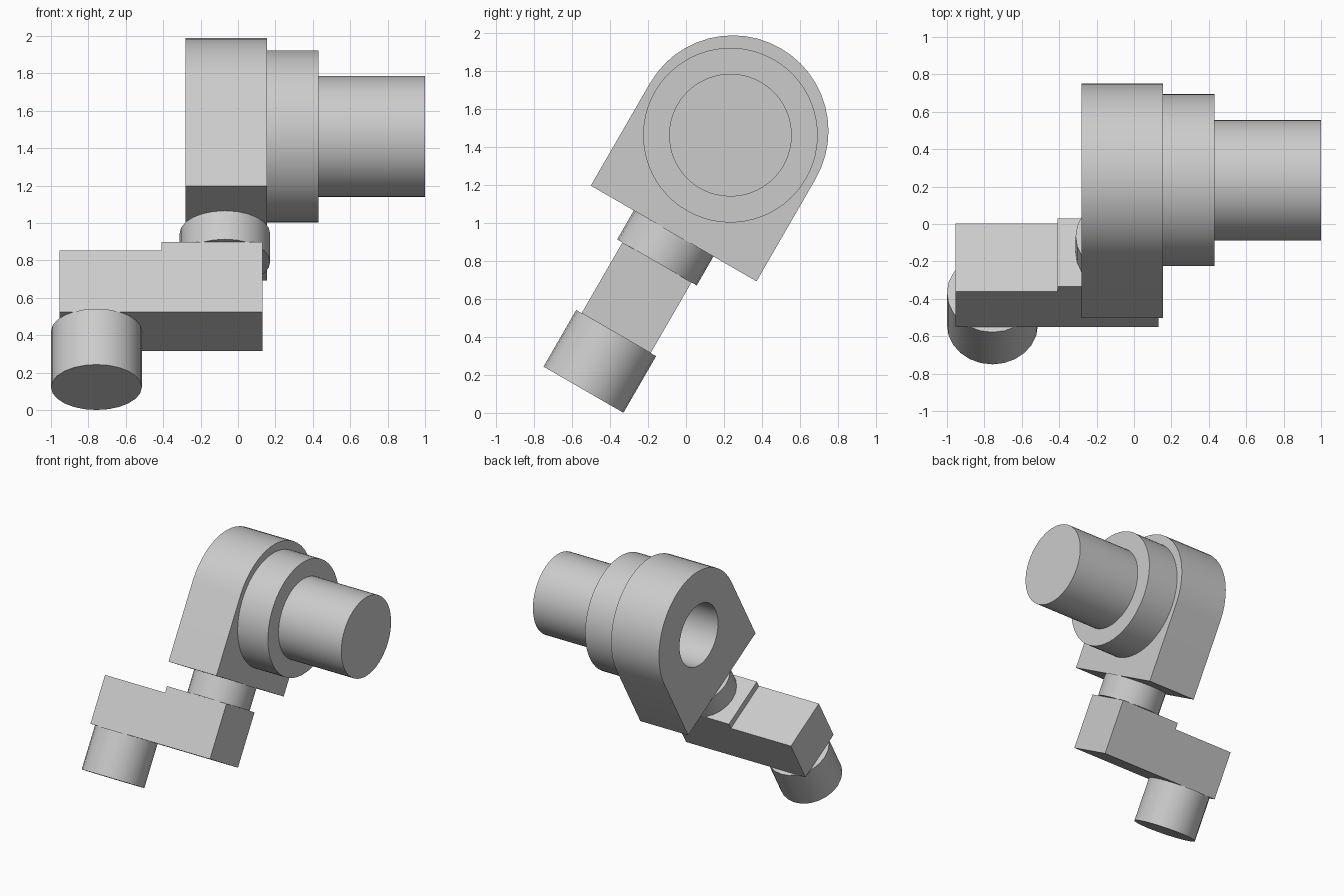
import bpy, bmesh
from math import radians, pi, sin, cos
from mathutils import Matrix

cube = bpy.data.objects.get("Cube")
if cube:
    bpy.data.objects.remove(cube, do_unlink=True)

grey = bpy.data.materials.new("plain grey")
grey.use_nodes = True
COLOUR = (0.6, 0.6, 0.6, 1)
grey.diffuse_color = COLOUR
grey.node_tree.nodes["Principled BSDF"].inputs["Base Color"].default_value = COLOUR

# The assembly leans 30 degrees; the local origin is the middle of the housing base
TILT = Matrix.Translation((0, -0.065, 0.945)) @ Matrix.Rotation(radians(-30), 4, 'X')
AXLE = 0.598          # height of the motor axis above the housing base


def finish(name, bm):
    bmesh.ops.recalc_face_normals(bm, faces=bm.faces)
    mesh = bpy.data.meshes.new(name)
    bm.to_mesh(mesh)
    bm.free()
    mesh.materials.append(grey)
    obj = bpy.data.objects.new(name, mesh)
    bpy.context.collection.objects.link(obj)
    obj.matrix_world = TILT
    return obj


def prism(name, profile, start, depth):
    """Extrude a closed outline of 3D points along one direction."""
    bm = bmesh.new()
    face = bm.faces.new([bm.verts.new(p) for p in profile])
    new = bmesh.ops.extrude_face_region(bm, geom=[face])["geom"]
    bmesh.ops.translate(bm, vec=depth, verts=[v for v in new if isinstance(v, bmesh.types.BMVert)])
    bmesh.ops.translate(bm, vec=start, verts=bm.verts)
    return finish(name, bm)


def sideways_cylinder(name, radius, x0, x1, sides=64):
    ring = [(0, radius * cos(2 * pi * i / sides), radius * sin(2 * pi * i / sides)) for i in range(sides)]
    return prism(name, ring, (x0, 0, AXLE), (x1 - x0, 0, 0))


def upright_cylinder(name, radius, x, z0, z1, sides=24):
    ring = [(radius * cos(2 * pi * i / sides), radius * sin(2 * pi * i / sides), 0) for i in range(sides)]
    return prism(name, ring, (x, 0, z0), (0, 0, z1 - z0))


# Housing: square base with a rounded top, bored through along x
R = 0.504
arc = [(0, R * cos(pi * i / 24), 0.623 + R * sin(pi * i / 24)) for i in range(25)]
housing = prism("housing", [(0, -R, 0), (0, R, 0)] + arc, (-0.28, 0, 0), (0.435, 0, 0))
cutter = sideways_cylinder("bore_cutter", 0.25, -0.4, 0.3, 48)
cutter.hide_render = True
bore = housing.modifiers.new("bore", 'BOOLEAN')
bore.operation = 'DIFFERENCE'
bore.solver = 'EXACT'
bore.object = cutter
bpy.context.view_layer.update()
bored = bpy.data.meshes.new_from_object(housing.evaluated_get(bpy.context.evaluated_depsgraph_get()))
housing.modifiers.clear()
housing.data = bored
bpy.data.objects.remove(cutter, do_unlink=True)

# Motor side
flange = sideways_cylinder("motor_flange", 0.46, 0.155, 0.43)
motor = sideways_cylinder("motor_body", 0.323, 0.43, 1.0)

# Output collar, stepped crank arm and end pin
collar = upright_cylinder("output_collar", 0.242, -0.07, -0.176, 0)
step = [(-0.955, 0, -0.606), (0.13, 0, -0.606), (0.13, 0, -0.176),
        (-0.41, 0, -0.176), (-0.41, 0, -0.227), (-0.955, 0, -0.227)]
arm = prism("crank_arm", step, (0, -0.21, 0), (0, 0.42, 0))
pin = upright_cylinder("end_pin", 0.243, -0.757, -0.95, -0.606)

# Smooth the round walls and keep the rims sharp
bpy.ops.object.select_all(action='DESELECT')
for part in (housing, flange, motor, collar, arm, pin):
    part.select_set(True)
bpy.context.view_layer.objects.active = housing
bpy.ops.object.shade_smooth_by_angle(angle=radians(30))
